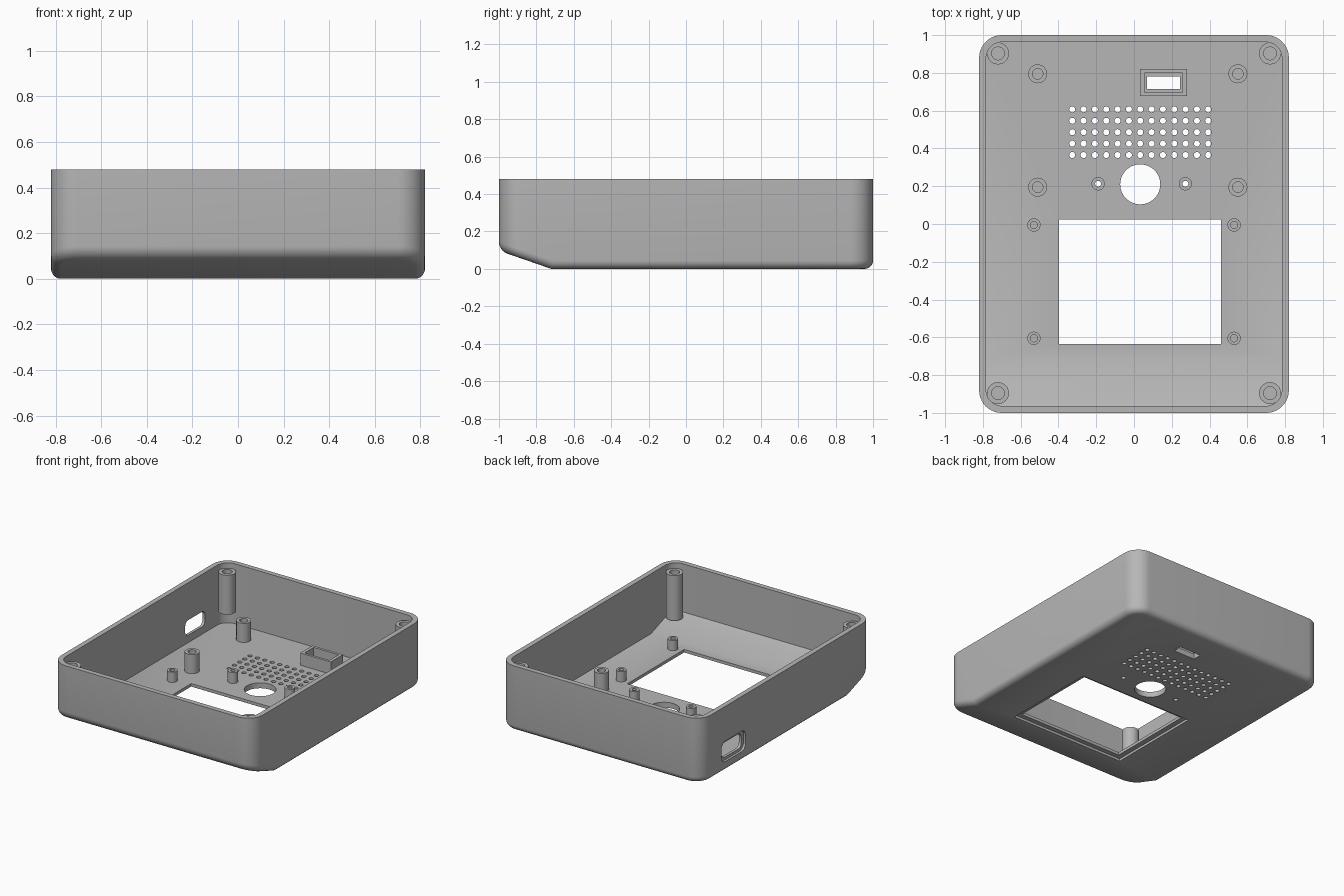
import bpy, bmesh, math
from mathutils import Matrix, Vector

if "Cube" in bpy.data.objects:
    bpy.data.objects.remove(bpy.data.objects["Cube"])

grey = bpy.data.materials.new("mid grey plastic")
grey.use_nodes = True
GREY = (0.47, 0.47, 0.47, 1)
grey.diffuse_color = GREY
grey.node_tree.nodes["Principled BSDF"].inputs["Base Color"].default_value = GREY

FLOOR = 0.04
SLOPE = 0.347


def make(name, bm):
    bmesh.ops.recalc_face_normals(bm, faces=bm.faces)
    me = bpy.data.meshes.new(name)
    bm.to_mesh(me)
    bm.free()
    me.materials.append(grey)
    ob = bpy.data.objects.new(name, me)
    bpy.context.collection.objects.link(ob)
    return ob


def smooth(ob):
    bpy.ops.object.select_all(action="DESELECT")
    ob.select_set(True)
    bpy.context.view_layer.objects.active = ob
    bpy.ops.object.shade_smooth_by_angle(angle=math.radians(32))


def cut(ob, cutter):
    cutter.hide_render = True
    mod = ob.modifiers.new("cut", "BOOLEAN")
    mod.operation = "DIFFERENCE"
    mod.solver = "EXACT"
    mod.object = cutter
    bpy.ops.object.select_all(action="DESELECT")
    ob.select_set(True)
    bpy.context.view_layer.objects.active = ob
    bpy.ops.object.modifier_apply(modifier=mod.name)
    bpy.data.objects.remove(cutter)


def tray(name, half_x, half_y, bottom, front_z, ridge_y, top, radius, fillet):
    """Side profile extruded across, with rounded uprights and bottom rim."""
    bm = bmesh.new()
    profile = [(-half_y, top), (-half_y, front_z), (ridge_y, bottom),
               (half_y, bottom), (half_y, top)]
    face = bm.faces.new([bm.verts.new((-half_x, y, z)) for y, z in profile])
    ext = bmesh.ops.extrude_face_region(bm, geom=[face])["geom"]
    bmesh.ops.translate(bm, vec=(2 * half_x, 0, 0),
                        verts=[v for v in ext if isinstance(v, bmesh.types.BMVert)])
    bmesh.ops.recalc_face_normals(bm, faces=bm.faces)
    uprights = [e for e in bm.edges
                if abs((e.verts[0].co - e.verts[1].co).normalized().z) > 0.99]
    bmesh.ops.bevel(bm, geom=uprights, offset=radius, segments=10, profile=0.5,
                    affect="EDGES", clamp_overlap=False)
    if fillet:
        bm.normal_update()
        rim = []
        for e in bm.edges:
            nz = sorted(f.normal.z for f in e.link_faces)
            if nz[0] < -0.5 and abs(nz[1]) < 0.2:
                rim.append(e)
        bmesh.ops.bevel(bm, geom=rim, offset=fillet, segments=5, profile=0.5,
                        affect="EDGES", clamp_overlap=False)
    return make(name, bm)


def add_box(bm, x0, x1, y0, y1, z0, z1):
    size = Vector((x1 - x0, y1 - y0, z1 - z0))
    mid = Vector((x0 + x1, y0 + y1, z0 + z1)) / 2
    m = Matrix.Translation(mid) @ Matrix.Diagonal((*size, 1))
    return bmesh.ops.create_cube(bm, size=1, matrix=m)["verts"]


def add_hole(bm, x, y, r, sides):
    bmesh.ops.create_cone(bm, cap_ends=True, segments=sides, radius1=r, radius2=r,
                          depth=0.3, matrix=Matrix.Translation((x, y, 0)))


def add_port(bm, x0, x1, half_y, half_z, r):
    verts = add_box(bm, x0, x1, 0.62 - half_y, 0.62 + half_y, 0.15 - half_z, 0.15 + half_z)
    edges = {e for v in verts for e in v.link_edges
             if abs(e.verts[0].co.x - e.verts[1].co.x) > 0.001}
    bmesh.ops.bevel(bm, geom=list(edges), offset=r, segments=6, profile=0.5, affect="EDGES")


def post(name, x, y, r, hole, z0, z1, through=False, sides=32):
    """Tubular screw post, blind unless through."""
    rings = [(r, z0), (r, z1), (hole, z1), (hole, z0 + (0 if through else 0.015))]
    bm = bmesh.new()
    loops = [[bm.verts.new((x + rad * math.cos(math.tau * i / sides),
                            y + rad * math.sin(math.tau * i / sides), z))
              for i in range(sides)] for rad, z in rings]
    pairs = list(zip(loops, loops[1:]))
    if through:
        pairs.append((loops[-1], loops[0]))
    else:
        bm.faces.new(loops[0])
        bm.faces.new(loops[-1])
    for a, b in pairs:
        for i in range(sides):
            j = (i + 1) % sides
            bm.faces.new((a[i], a[j], b[j], b[i]))
    smooth(make(name, bm))


# Hollow case with a sloped front underside
case = tray("case_shell", 0.82, 1.0, 0, 0.28 * SLOPE, -0.72, 0.48, 0.12, 0.045)
inner_front = (0.963 - 0.713) * SLOPE + FLOOR
cut(case, tray("cavity_cutter", 0.783, 0.963, FLOOR, inner_front, -0.713, 0.7, 0.085, 0))

# Shallow recesses around the screen window and side port
bm = bmesh.new()
add_box(bm, -0.435, 0.495, -0.67, 0.055, -0.1, 0.018)
add_port(bm, -0.9, -0.803, 0.14, 0.075, 0.045)
cut(case, make("recess_cutter", bm))

# Through openings: window, slot, port, sensor hole, speaker grille
bm = bmesh.new()
add_box(bm, -0.397, 0.46, -0.635, 0.024, -0.1, 0.2)
add_box(bm, 0.069, 0.243, 0.714, 0.78, -0.1, 0.2)
add_port(bm, -0.9, -0.7, 0.115, 0.055, 0.035)
add_hole(bm, 0.033, 0.21, 0.106, 48)
for x in (-0.19, 0.272):
    add_hole(bm, x, 0.213, 0.016, 16)
for col in range(13):
    for row in range(5):
        add_hole(bm, -0.327 + 0.06 * col, 0.365 + 0.0605 * row, 0.016, 16)
cut(case, make("opening_cutter", bm))
smooth(case)

# Raised collar around the slot
collar = bmesh.new()
add_box(collar, 0.032, 0.28, 0.677, 0.82, FLOOR - 0.005, 0.13)
collar = make("slot_collar", collar)
bm = bmesh.new()
add_box(bm, 0.055, 0.257, 0.695, 0.8, -0.1, 0.3)
cut(collar, make("collar_cutter", bm))

# Screw posts
base = FLOOR - 0.005
for side, s in (("right", -1), ("left", 1)):
    post(f"back_corner_post_{side}", 0.72 * s, 0.903, 0.058, 0.034, 0.15, 0.44)
    post(f"front_corner_post_{side}", 0.72 * s, -0.895, 0.058, 0.034, 0.11, 0.44)
    for label, y in (("back", 0.795), ("middle", 0.195)):
        post(f"{label}_board_post_{side}", 0.02 + 0.53 * s, y, 0.05, 0.028, base, 0.18)
    for label, y in (("upper", -0.005), ("lower", -0.605)):
        post(f"{label}_screen_post_{side}", 0.53 * s, y, 0.035, 0.019, base, 0.115)
    post(f"sensor_post_{side}", 0.041 + 0.231 * s, 0.213, 0.035, 0.016, base, 0.12, True)
